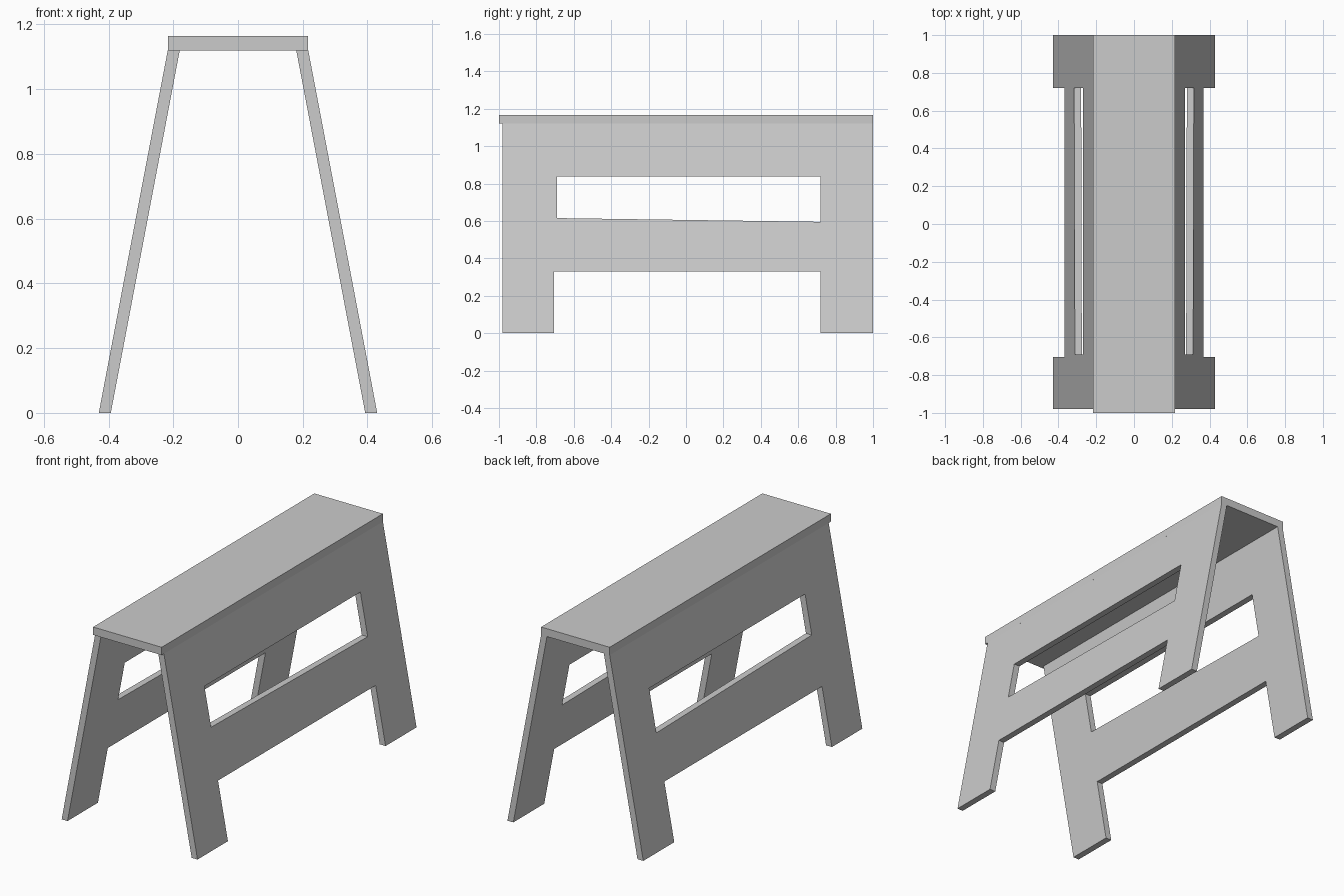
import bpy, bmesh

if "Cube" in bpy.data.objects:
    bpy.data.objects.remove(bpy.data.objects["Cube"])

THICK = 0.037


def outer_x(z):
    # outer face of the splayed side panel at a given height
    return 0.43 - 0.1902 * z


def finish(name, bm):
    bmesh.ops.recalc_face_normals(bm, faces=bm.faces)
    mesh = bpy.data.meshes.new(name)
    bm.to_mesh(mesh)
    bm.free()
    obj = bpy.data.objects.new(name, mesh)
    bpy.context.collection.objects.link(obj)
    return obj


# Top board
bm = bmesh.new()
bmesh.ops.create_cube(bm, size=1)
bmesh.ops.scale(bm, vec=(0.434, 2.0, 0.045), verts=bm.verts)
bmesh.ops.translate(bm, vec=(0, 0, 1.1425), verts=bm.verts)
finish("top_board", bm)

# Leg frame: two legs joined by an upper and a lower rail
# Each row: front leg inner y, height at front, height at back
rows = [(-0.705, 0.0, 0.0), (-0.705, 0.33, 0.33), (-0.69, 0.615, 0.595),
        (-0.69, 0.838, 0.838), (-0.69, 1.12, 1.12)]
open_rows = (0, 2)  # gaps between the legs

bm = bmesh.new()
grid = []
for inner_y, z_front, z_back in rows:
    points = [(-0.98, z_front), (inner_y, z_front), (0.72, z_back), (1.0, z_back)]
    grid.append([bm.verts.new((outer_x(z), y, z)) for y, z in points])
for r in range(len(rows) - 1):
    for c in range(3):
        if not (c == 1 and r in open_rows):
            bm.faces.new((grid[r][c], grid[r][c + 1], grid[r + 1][c + 1], grid[r + 1][c]))
result = bmesh.ops.extrude_face_region(bm, geom=bm.faces[:], use_keep_orig=True)
moved = [g for g in result["geom"] if isinstance(g, bmesh.types.BMVert)]
bmesh.ops.translate(bm, vec=(-THICK, 0, 0), verts=moved)
frame = finish("leg_frames", bm)

# Mirror to the other side
mirror = frame.modifiers.new("mirror", "MIRROR")
mirror.use_axis = (True, False, False)
